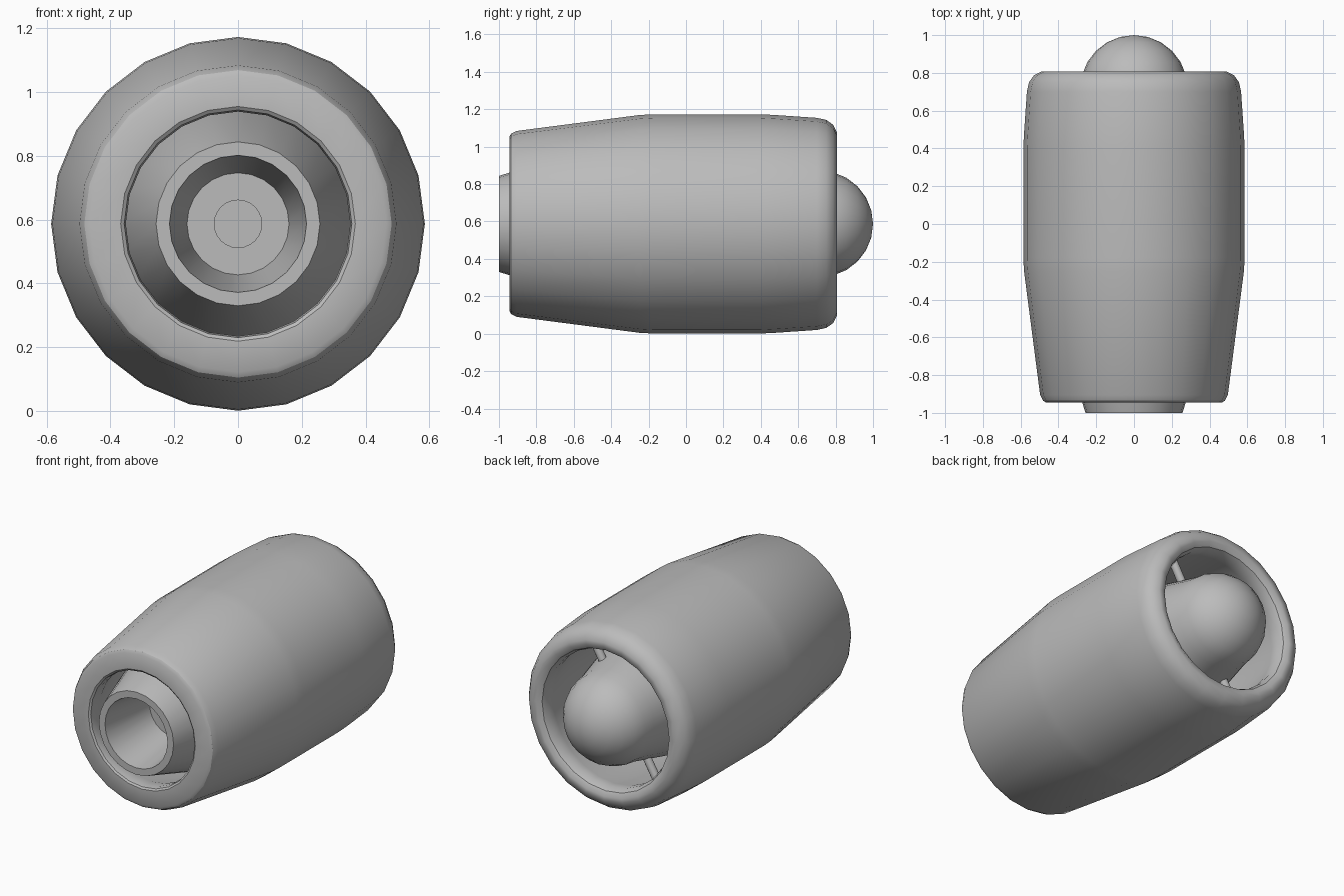
import bpy
import math
from mathutils import Vector

old = bpy.data.objects.get("Cube")
if old:
    bpy.data.objects.remove(old, do_unlink=True)

AXIS_Z = 0.587
SIDES = 24

grey = bpy.data.materials.new("plain grey")
grey.use_nodes = True
colour = (0.5, 0.5, 0.5, 1)
grey.diffuse_color = colour
grey.node_tree.nodes["Principled BSDF"].inputs["Base Color"].default_value = colour


def finish(obj, angle=32):
    obj.data.materials.append(grey)
    bpy.ops.object.select_all(action="DESELECT")
    obj.select_set(True)
    bpy.context.view_layer.objects.active = obj
    bpy.ops.object.shade_smooth_by_angle(angle=math.radians(angle))


def lathe(name, profile, closed=False):
    """Spin (y, radius) points about the engine axis; zero radius is a pole."""
    verts, rings, faces = [], [], []
    for y, r in profile:
        count = SIDES if r > 0 else 1
        start = len(verts)
        for i in range(count):
            a = math.tau * i / SIDES
            verts.append((r * math.sin(a), y, AXIS_Z + r * math.cos(a)))
        rings.append([start + i % count for i in range(SIDES)])
    pairs = list(zip(rings, rings[1:]))
    if closed:
        pairs.append((rings[-1], rings[0]))
    for a, b in pairs:
        for i in range(SIDES):
            j = (i + 1) % SIDES
            face = list(dict.fromkeys((a[i], a[j], b[j], b[i])))
            faces.append(face[::-1])
    mesh = bpy.data.meshes.new(name)
    mesh.from_pydata(verts, [], faces)
    mesh.validate()
    obj = bpy.data.objects.new(name, mesh)
    bpy.context.collection.objects.link(obj)
    finish(obj)
    return obj


# Hollow cowling: outer skin front to back, rolled rear lip, inner duct
lathe("cowling", [
    (-0.945, 0.465), (-0.935, 0.482), (-0.905, 0.497),
    (-0.25, 0.582), (-0.18, 0.586), (0.4, 0.586), (0.48, 0.582),
    (0.70, 0.567), (0.75, 0.556), (0.787, 0.53), (0.807, 0.49),
    (0.807, 0.465), (0.79, 0.437), (0.755, 0.422), (0.70, 0.425),
    (0.5, 0.46), (-0.5, 0.46), (-0.85, 0.357),
    (-0.91, 0.352), (-0.937, 0.357), (-0.945, 0.368)], closed=True)

# Core: tapered nozzle bore with a small boss, flared body and rear dome
dome_y, dome_r = 0.715, 0.285
dome = [(dome_y + dome_r * math.sin(math.radians(a)),
         dome_r * math.cos(math.radians(a))) for a in range(0, 90, 15)]
lathe("core", [(-0.66, 0), (-0.66, 0.076), (-0.64, 0.076),
               (-0.64, 0.16), (-1, 0.215), (-1, 0.257),
               (-0.62, 0.372), (-0.4, 0.385), (0.3, 0.385)]
      + dome + [(1, 0)])

# Slim struts joining the core to the cowling
for i in range(4):
    a = math.radians(60 + 90 * i)
    out = Vector((math.cos(a), 0, math.sin(a)))
    bpy.ops.mesh.primitive_cylinder_add(
        vertices=12, radius=0.025, depth=0.2,
        location=out * 0.39 + Vector((0, 0.6, AXIS_Z)),
        rotation=out.to_track_quat("Z", "Y").to_euler())
    strut = bpy.context.object
    strut.name = f"strut_{i + 1}"
    finish(strut, 40)
